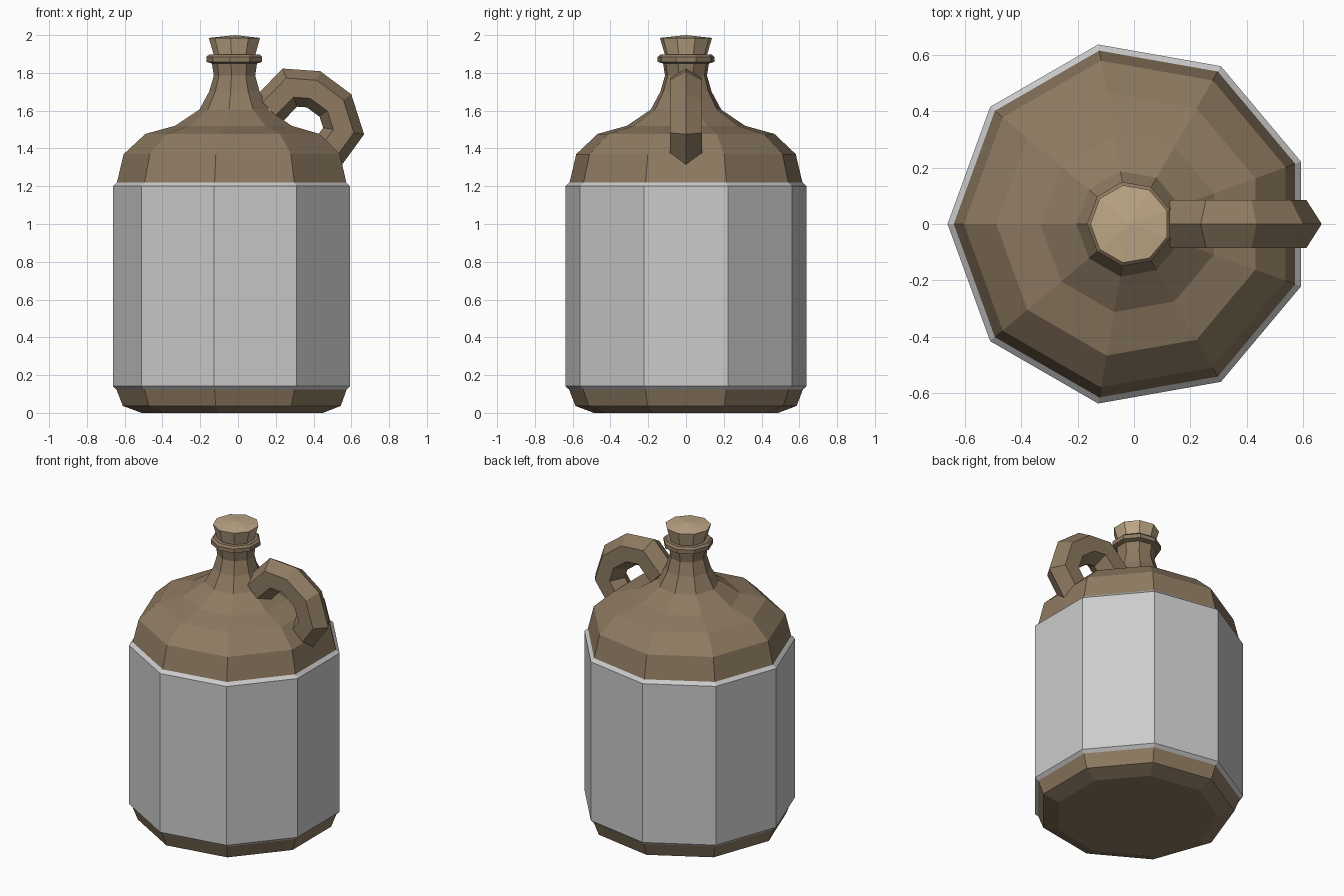
import bpy, bmesh
from math import sin, cos, pi
from mathutils import Vector

if "Cube" in bpy.data.objects:
    bpy.data.objects.remove(bpy.data.objects["Cube"])

SIDES = 9
CX = -0.015  # axis of the jug


def material(name, rgb):
    m = bpy.data.materials.new(name)
    m.diffuse_color = (*rgb, 1)
    m.use_nodes = True
    m.node_tree.nodes["Principled BSDF"].inputs["Base Color"].default_value = m.diffuse_color
    return m


def finish(bm, name, mat):
    bmesh.ops.recalc_face_normals(bm, faces=bm.faces)
    mesh = bpy.data.meshes.new(name)
    bm.to_mesh(mesh)
    bm.free()
    if mat:
        mesh.materials.append(mat)
    obj = bpy.data.objects.new(name, mesh)
    bpy.context.collection.objects.link(obj)
    return obj


def bridge(bm, rings):
    for a, b in zip(rings, rings[1:]):
        n = len(a)
        for i in range(n):
            j = (i + 1) % n
            bm.faces.new((a[i], a[j], b[j], b[i]))


def lathe(name, profile, mat=None, cap_bottom=False, dome=None):
    """Nine-sided turned part from (radius, z) pairs."""
    bm = bmesh.new()
    rings = [[bm.verts.new((CX + r * cos(pi + 2 * pi * i / SIDES),
                            r * sin(pi + 2 * pi * i / SIDES), z))
              for i in range(SIDES)] for r, z in profile]
    bridge(bm, rings)
    if cap_bottom:
        bm.faces.new(rings[0])
    if dome:
        tip = bm.verts.new((CX, 0, dome))
        for i in range(SIDES):
            bm.faces.new((rings[-1][i], rings[-1][(i + 1) % SIDES], tip))
    obj = finish(bm, name, mat)
    # Outward normals, also for the open shells
    mid = obj.data.polygons[0]
    if mid.normal.dot(Vector((mid.center.x - CX, mid.center.y, 0))) < 0:
        obj.data.flip_normals()
    return obj


def tube(name, path, radius, mat):
    """Hexagonal tube along an (x, z) path, with a ridge on the outer side."""
    bm = bmesh.new()
    pts = [Vector((x, 0, z)) for x, z in path]
    rings = []
    for k, p in enumerate(pts):
        d1 = (p - pts[k - 1]).normalized() if k else None
        d2 = (pts[k + 1] - p).normalized() if k < len(pts) - 1 else None
        t = ((d1 or d2) + (d2 or d1)).normalized()
        out = Vector((-t.z, 0, t.x)) / t.dot(d1 or d2)  # mitred normal
        side = Vector((0, 1, 0))
        rings.append([bm.verts.new(p + radius * (out * cos(i * pi / 3) + side * sin(i * pi / 3)))
                      for i in range(6)])
    bridge(bm, rings)
    bm.faces.new(rings[0])
    bm.faces.new(rings[-1])
    return finish(bm, name, mat)


glaze = material("brown_glaze", (0.27, 0.195, 0.12))
cork_mat = material("cork", (0.52, 0.39, 0.24))

# Foot of the jug
lathe("jug_base", [(0.495, 0), (0.595, 0.037), (0.628, 0.123)], glaze, cap_bottom=True)

# Grey band around the body
lathe("body_band", [(0.628, 0.123), (0.648, 0.142), (0.648, 1.2), (0.626, 1.22)])

# Shoulder, neck and lip
lathe("shoulder_and_neck", [
    (0.626, 1.22), (0.59, 1.37), (0.475, 1.477), (0.318, 1.52), (0.19, 1.605),
    (0.138, 1.70), (0.113, 1.785), (0.123, 1.85), (0.152, 1.858),
    (0.152, 1.885), (0.138, 1.897), (0.11, 1.897)], glaze)

# Cork stopper
lathe("cork_stopper", [(0.11, 1.885), (0.14, 1.985)], cork_mat, dome=2.0)

# Loop handle from neck to shoulder
tube("handle", [(0.165, 1.61), (0.275, 1.722), (0.40, 1.713), (0.516, 1.627),
                (0.559, 1.492), (0.445, 1.335)], 0.098, glaze)
